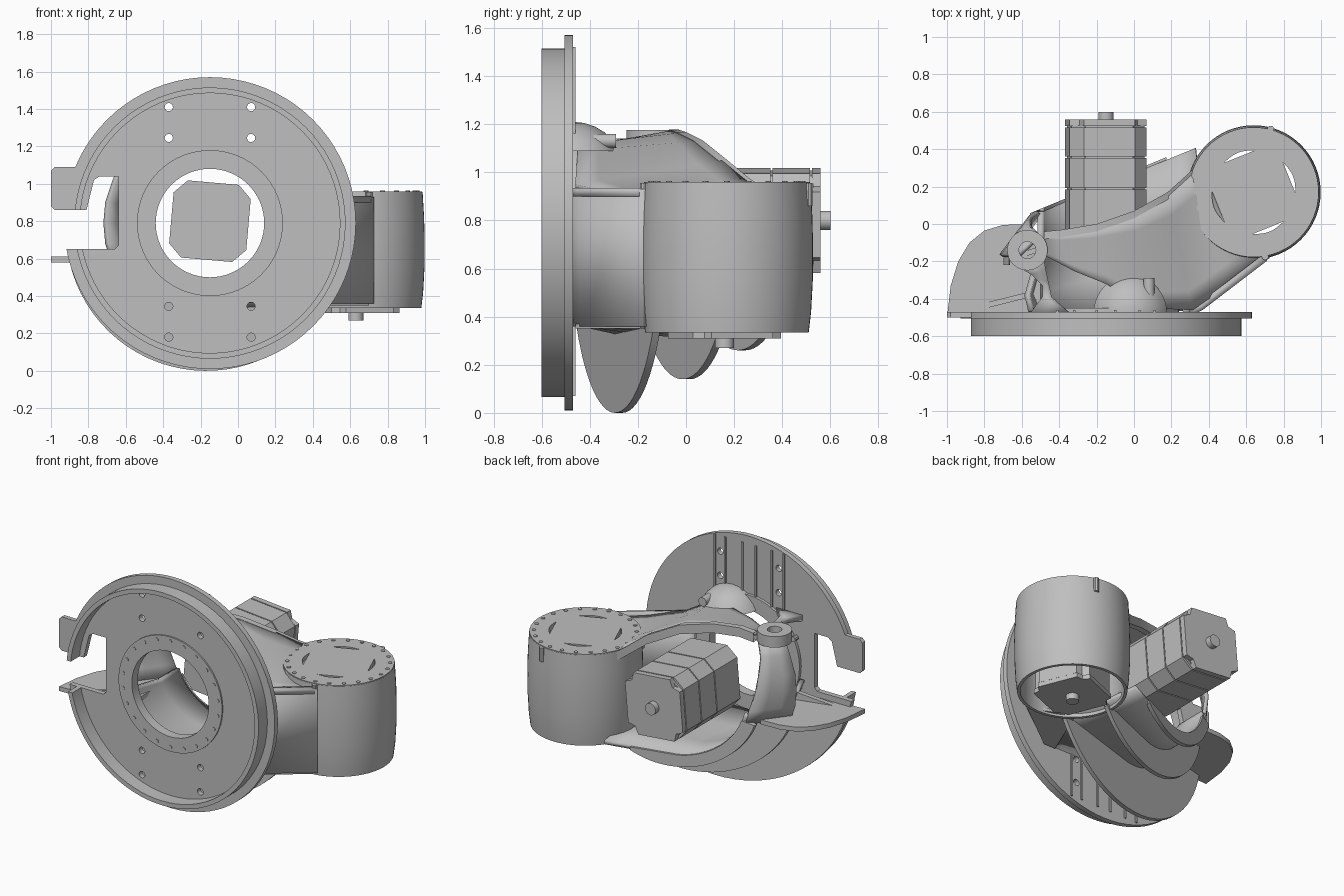
import bpy, bmesh, math
from math import cos, sin, pi, radians
from mathutils import Matrix, Vector

old = bpy.data.objects.get("Cube")
if old:
    bpy.data.objects.remove(old)

grey = bpy.data.materials.new("machined_grey")
grey.use_nodes = True
tone = (0.52, 0.52, 0.52, 1)
grey.diffuse_color = tone
grey.node_tree.nodes["Principled BSDF"].inputs["Base Color"].default_value = tone


def finish(name, bm, angle=35):
    bmesh.ops.remove_doubles(bm, verts=bm.verts, dist=1e-5)
    bmesh.ops.recalc_face_normals(bm, faces=bm.faces)
    mesh = bpy.data.meshes.new(name)
    bm.to_mesh(mesh)
    bm.free()
    mesh.materials.append(grey)
    mesh.shade_smooth()
    mesh.set_sharp_from_angle(angle=radians(angle))
    ob = bpy.data.objects.new(name, mesh)
    bpy.context.collection.objects.link(ob)
    return ob


def grid(name, rows, wrap_u=False, wrap_v=False, thick=0):
    """Skin a list of equal-length point rows."""
    bm = bmesh.new()
    vs = [[bm.verts.new(p) for p in row] for row in rows]
    n, m = len(rows), len(rows[0])
    for i in range(n if wrap_u else n - 1):
        for j in range(m if wrap_v else m - 1):
            a, b = vs[i], vs[(i + 1) % n]
            k = (j + 1) % m
            bm.faces.new((a[j], a[k], b[k], b[j]))
    ob = finish(name, bm)
    if thick:
        mod = ob.modifiers.new("wall", 'SOLIDIFY')
        mod.thickness, mod.offset = thick, 0
    return ob


def lathe(name, profile, centre, axis='Z', n=64, closed=True):
    """Revolve (radius, height) pairs about an axis through the centre."""
    rows = []
    for i in range(n):
        t = 2 * pi * i / n
        if axis == 'Z':
            rows.append([(centre[0] + r * cos(t), centre[1] + r * sin(t), h) for r, h in profile])
        else:
            rows.append([(centre[0] + r * cos(t), h, centre[1] + r * sin(t)) for r, h in profile])
    return grid(name, rows, True, closed)


def rod(name, r, lo, hi, centre, axis='Z', n=16):
    return lathe(name, [(0, lo), (r, lo), (r, hi), (0, hi)], centre, axis, n, False)


def prism(name, pts, lo, hi, axis='Y', shear=0, pivot=0):
    """Extrude an outline; shear slides y along x for slanted fins."""
    bm = bmesh.new()
    def put(p, h):
        return (p[0], h + shear * (p[0] - pivot), p[1]) if axis == 'Y' else (p[0], p[1], h)
    a = [bm.verts.new(put(p, lo)) for p in pts]
    b = [bm.verts.new(put(p, hi)) for p in pts]
    bm.faces.new(a)
    bm.faces.new(b[::-1])
    for i in range(len(pts)):
        j = (i + 1) % len(pts)
        bm.faces.new((a[i], b[i], b[j], a[j]))
    return finish(name, bm)


def cut(ob, cutters):
    """Subtract cutters, bake the result and discard the cutters."""
    for c in cutters:
        mod = ob.modifiers.new("cut", 'BOOLEAN')
        mod.operation, mod.solver, mod.object = 'DIFFERENCE', 'EXACT', c
    graph = bpy.context.evaluated_depsgraph_get()
    baked = bpy.data.meshes.new_from_object(ob.evaluated_get(graph))
    ob.modifiers.clear()
    ob.data = baked
    baked.set_sharp_from_angle(angle=radians(35))
    for c in cutters:
        bpy.data.objects.remove(c)


def arc(cx, cy, r, a, b, n=28):
    return [(cx + r * cos(radians(a + (b - a) * i / n)),
             cy + r * sin(radians(a + (b - a) * i / n))) for i in range(n + 1)]


def blend(first, last, steps):
    """Rows of points running evenly from one edge to another."""
    return [[tuple(Vector(a).lerp(Vector(b), k / steps)) for a, b in zip(first, last)]
            for k in range(steps + 1)]


HUB = (-0.15, 0.79)

# Mounting plate with rim, hub, tab and side slot
plate = lathe("mounting_plate", [(0.29, -0.505), (0.78, -0.505), (0.78, -0.47), (0.29, -0.47)], HUB, 'Y', 80)
rim = lathe("front_rim", [(0.695, -0.6), (0.725, -0.6), (0.725, -0.5), (0.695, -0.5)], HUB, 'Y', 80)
slot = [(-1.2, 0.65), (-0.66, 0.65), (-0.64, 0.67), (-0.64, 1.04), (-0.74, 1.04),
        (-0.77, 1.02), (-0.81, 0.86), (-1.2, 0.86)]
holes = [rod("hole", 0.022, -0.6, -0.4, (x, z), 'Y', 14)
         for x in (-0.37, 0.07) for z in (0.18, 0.345, 1.245, 1.41)]
cut(plate, [prism("slot", slot, -0.7, -0.4)] + holes)
cut(rim, [prism("slot", slot, -0.7, -0.4)])
prism("side_tab", [(-0.98, 1.09), (-0.84, 1.09), (-0.81, 0.86), (-0.98, 0.86),
                   (-1, 0.88), (-1, 1.07)], -0.5, -0.47)
lathe("hub_ring", [(0.29, -0.515), (0.39, -0.515), (0.39, -0.45), (0.29, -0.45)], HUB, 'Y')
for i in range(22):
    t = 2 * pi * (i + 0.5) / 22
    rod("hub_bolt", 0.013, -0.519, -0.5, (HUB[0] + 0.36 * cos(t), HUB[1] + 0.36 * sin(t)), 'Y', 10)
for x in (-0.41, -0.32, -0.2, -0.1, 0.03, 0.11):
    for lo, hi in ((1.12, 1.52), (0.07, 0.4)):
        prism("back_rib", [(x - 0.006, lo), (x + 0.006, lo), (x + 0.006, hi), (x - 0.006, hi)], -0.475, -0.46)

# Slanted fins: centre x, y at centre, slope, centre z, outer radius
FINS = [(-0.17, -0.28, 0.25, 0.75, 0.75), (-0.1, 0, 0.33, 0.74, 0.6), (-0.1, 0.23, 0.41, 0.74, 0.48)]
for cx, cy, m, cz, r in FINS:
    end = 360 - math.degrees(math.asin((cz - 0.345) / r))
    start = 180 + math.degrees(math.asin((cz - 0.59) / r))
    inner = arc(cx, cz, 0.4, start, 270, 16)[::-1]
    prism("curved_fin", arc(cx, cz, r, start, end) + [(cx + r * cos(radians(end)), 0.365)] + inner,
          cy - 0.015, cy + 0.015, 'Y', m, cx)

# Trough shell sweeping from the plate to the elbow
rows = []
for (cx, cy, m, cz, _), right in zip([(-0.15, -0.465, 0, 0.79, 0)] + FINS, (0.32, 0.44, 0.36, 0.33)):
    base = cz - 0.41
    pts = arc(cx, cz, 0.41, 192, 270, 24)
    pts += [(cx + (right - cx) * k / 4, base + (0.375 - base) * k / 4) for k in range(1, 5)]
    rows.append([(x, cy + m * (x - cx), z) for x, z in pts])
grid("trough_shell", rows, thick=0.03)
prism("floor_web", [(0.25, -0.46), (0.34, -0.46), (0.7, -0.19), (0.5, -0.1), (0.4, -0.1)], 0.35, 0.37, 'Z')

# Side wall joining plate and elbow
wall = [(0.26, -0.465), (0.31, -0.455), (0.36, -0.43), (0.72, -0.17)]
grid("side_wall", [[(x, y, z) for x, y in wall] for z in (0.36, 0.93)], thick=0.025)

# Horizontal shelf
prism("side_shelf", [(-1, -0.5), (-0.98, -0.33), (-0.94, -0.2), (-0.88, -0.1), (-0.8, -0.035),
                     (-0.7, -0.005), (-0.56, 0), (-0.5, -0.06), (-0.5, -0.48)], 0.58, 0.61, 'Z')

# Upper strap, its raised lip and the sloping cover
strap = [(-0.48, -0.06, 1.15), (-0.38, -0.05, 1.165), (-0.2, -0.02, 1.155), (0, 0.05, 1.12),
         (0.18, 0.15, 1.04), (0.28, 0.24, 0.965), (0.36, 0.32, 0.91)]
front = [(-0.47, -0.17, 1.13), (-0.32, -0.25, 1.13), (-0.15, -0.32, 1.12), (0.08, -0.45, 1.08),
         (0.31, -0.46, 0.94), (0.5, -0.33, 0.91), (0.68, -0.18, 0.9)]
grid("arm_cover", blend(strap, front, 6), thick=0.02)
lip = [[(x, y + dy, z + dz) for x, y, z in strap]
       for dy, dz in ((-0.02, -0.05), (-0.02, 0.012), (0.02, 0.012), (0.02, -0.05))]
grid("strap_lip", lip, True)
grid("flange_lip", [[(0.3, -0.47, z), (0.36, -0.44, z), (0.7, -0.18, z)] for z in (0.9, 0.935)], thick=0.04)

# Eyelet with its leg and the side wall curving down to the trough
EYE = (-0.57, -0.14)
lathe("eyelet", [(0.045, 1.1), (0.108, 1.1), (0.108, 1.175), (0.045, 1.175)], EYE, 'Z', 32)
left = [(-0.65, -0.21), (-0.55, -0.27), (-0.49, -0.33), (-0.49, -0.39), (-0.55, -0.47)]
right = [(-0.48, -0.2), (-0.47, -0.25), (-0.455, -0.32), (-0.44, -0.39), (-0.35, -0.47)]
grid("eyelet_leg", [[(x, y, 1.12) for x, y in edge] for edge in (left, right)], thick=0.04)
rod("eyelet_peg", 0.018, -0.22, -0.18, (-0.68, 1.12), 'Y', 10)
outer = [(-0.62, -0.17, 1.12), (-0.66, -0.17, 1.02), (-0.7, -0.17, 0.9),
         (-0.71, -0.17, 0.79), (-0.7, -0.17, 0.68), (-0.67, -0.17, 0.59)]
inner = [(-0.5, -0.06, 1.12), (-0.55, -0.02, 1.02), (-0.56, 0.02, 0.9),
         (-0.55, 0.04, 0.79), (-0.52, 0.06, 0.68), (-0.49, 0.07, 0.59)]
grid("eyelet_support", blend(outer, inner, 3), thick=0.025)

# Half dome on the back of the plate
profile = [(0.215 * cos(radians(a)), 1.0 + 0.21 * sin(radians(a))) for a in range(25, 91, 13)]
dome = lathe("dome", [(0, profile[0][1])] + profile, (-0.02, -0.47), 'Z', 40, False)
cut(dome, [prism("dome_trim", [(-0.4, 0.9), (0.4, 0.9), (0.4, 1.3), (-0.4, 1.3)], -0.8, -0.48)])
rod("dome_peg", 0.03, -0.4, -0.29, (0.08, 1.13), 'Y', 12)

# Elbow housing, open underneath, with a slotted lid
ELBOW = (0.64, 0.17)
shape = [(0.34, 0.335), (0.35, 0.42), (0.357, 0.55), (0.358, 0.7), (0.355, 0.82), (0.347, 0.955)]
lathe("elbow_housing", shape + [(0.32, 0.955), (0.32, 0.335)], ELBOW)
lid = rod("elbow_lid", 0.345, 0.925, 0.96, ELBOW, 'Z', 64)
slits = []
for i in range(4):
    turn = Matrix.Rotation(radians(22 + 90 * i), 2)
    lens = [Vector((0.205 + 0.022 * sin(pi * k / 8), -0.09 + 0.18 * k / 8)) for k in range(9)]
    slits.append(prism("slit", [tuple(turn @ p + Vector(ELBOW)) for p in lens], 0.9, 1, 'Z'))
cut(lid, slits)
for i in range(22):
    t = 2 * pi * i / 22
    rod("lid_bolt", 0.013, 0.95, 0.964, (ELBOW[0] + 0.318 * cos(t), ELBOW[1] + 0.318 * sin(t)), 'Z', 10)
for a in (-80, 75, 210):
    t = radians(a)
    rod("housing_lug", 0.018, 0.86, 0.955, (ELBOW[0] + 0.35 * cos(t), ELBOW[1] + 0.35 * sin(t)), 'Z', 10)


# Motors: stacked blocks with notched corners, end plate and shaft
def outline(half, notch, turn, centre, step=0.5):
    n = half - notch
    s = half - notch * step
    pts = []
    for k in range(4):
        quarter = Matrix.Rotation(pi / 2 * k + radians(turn), 2)
        for p in ((half, n), (s, s), (n, half)):
            pts.append(tuple(quarter @ Vector(p) + Vector(centre)))
    return pts


CORE = (-0.15, 0.8)
for lo, hi in ((-0.06, 0.185), (0.193, 0.352), (0.36, 0.515)):
    prism("arm_motor_block", outline(0.207, 0.07, -5, CORE), lo, hi)
prism("arm_motor_core", outline(0.197, 0.07, -5, CORE), -0.05, 0.53)
prism("arm_motor_end", outline(0.207, 0.07, -5, CORE, 0.75), 0.523, 0.56)
rod("arm_motor_shaft", 0.04, 0.55, 0.6, CORE, 'Y', 20)
for lo, hi, half in ((0.31, 0.34, 0.197), (0.345, 0.55, 0.19), (0.34, 0.6, 0.18)):
    prism("elbow_motor_block", outline(half, 0.06, 22, (0.63, 0.16), 0.75), lo, hi, 'Z')
rod("elbow_motor_shaft", 0.04, 0.27, 0.32, (0.63, 0.16), 'Z', 20)
